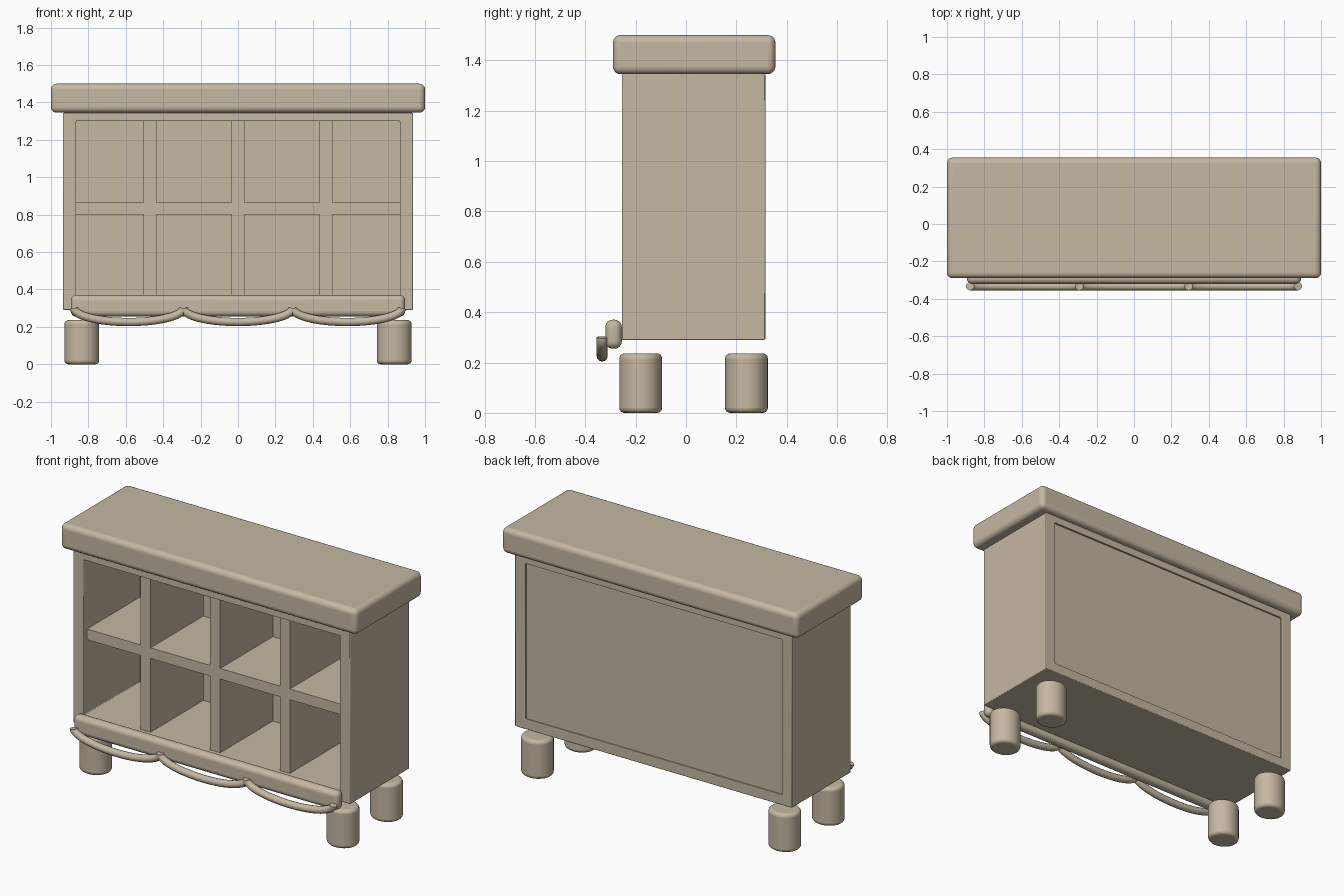
import bpy, bmesh, math

cube = bpy.data.objects.get("Cube")
if cube:
    bpy.data.objects.remove(cube)

# Single painted-wood colour
paint = bpy.data.materials.new("warm_beige")
colour = (0.56, 0.48, 0.365, 1)
paint.use_nodes = True
paint.diffuse_color = colour
paint.node_tree.nodes["Principled BSDF"].inputs["Base Color"].default_value = colour


def add_object(name, data):
    obj = bpy.data.objects.new(name, data)
    bpy.context.collection.objects.link(obj)
    data.materials.append(paint)
    return obj


def finish(name, bm, bevel=0.0, segments=1):
    """Turn a bmesh into an object with optional rounded edges."""
    bmesh.ops.recalc_face_normals(bm, faces=bm.faces)
    mesh = bpy.data.meshes.new(name)
    bm.to_mesh(mesh)
    bm.free()
    obj = add_object(name, mesh)
    if bevel:
        mod = obj.modifiers.new("rounded_edges", "BEVEL")
        mod.width = bevel
        mod.segments = segments
        mod.limit_method = "ANGLE"
        mod.angle_limit = math.radians(40)
        bpy.ops.object.select_all(action="DESELECT")
        obj.select_set(True)
        bpy.context.view_layer.objects.active = obj
        bpy.ops.object.shade_smooth_by_angle(angle=math.radians(35))
    return obj


def box(name, xs, ys, zs, bevel=0.0, segments=1):
    bm = bmesh.new()
    bmesh.ops.create_cube(bm, size=1)
    for v in bm.verts:
        v.co = [lo + (c + 0.5) * (hi - lo) for c, (lo, hi) in zip(v.co, (xs, ys, zs))]
    return finish(name, bm, bevel, segments)


# Key levels
FRONT, BACK = -0.255, 0.315
BOTTOM, FLOOR, CEILING, TOP = 0.29, 0.35, 1.30, 1.345
OUTER, INNER = 0.935, 0.865

# Rounded slab top
box("top_slab", (-1, 1), (-0.29, 0.355), (TOP, 1.5), 0.03, 5)

# Carcass: a rectangular tube open to the front and back
bm = bmesh.new()
rings = []
for y in (FRONT, BACK):
    for x, low, high in ((OUTER, BOTTOM, TOP), (INNER, FLOOR, CEILING)):
        corners = ((-x, low), (x, low), (x, high), (-x, high))
        rings.append([bm.verts.new((cx, y, cz)) for cx, cz in corners])
front_out, front_in, back_out, back_in = rings
for a, b in ((front_out, front_in), (back_out, back_in),
             (front_out, back_out), (front_in, back_in)):
    for i in range(4):
        j = (i + 1) % 4
        bm.faces.new((a[i], a[j], b[j], b[i]))
finish("carcass", bm, 0.004, 2)

# Recessed back panel, dividers and shelf
box("back_panel", (-INNER, INNER), (0.288, 0.302), (FLOOR, CEILING))
inside = (FRONT + 0.035, 0.29)
for name, x in (("right", -0.47), ("middle", 0), ("left", 0.47)):
    box(name + "_divider", (x - 0.034, x + 0.034), inside, (FLOOR, CEILING))
box("shelf", (-INNER, INNER), inside, (0.80, 0.865))

# Rounded trim rail along the lower front
box("trim_rail", (-0.894, 0.894), (-0.32, FRONT), (0.255, 0.37), 0.029, 6)

# Three hanging swags, each a tube along half an ellipse
half = 0.2923
for name, side in (("right", -1), ("middle", 0), ("left", 1)):
    curve = bpy.data.curves.new(name + "_swag", "CURVE")
    curve.dimensions = "3D"
    curve.bevel_depth = 0.022
    curve.bevel_resolution = 4
    curve.use_fill_caps = True
    spline = curve.splines.new("POLY")
    steps = 32
    spline.points.add(steps)
    for i, p in enumerate(spline.points):
        t = math.pi * i / steps
        p.co = (2 * half * side - half * math.cos(t), -0.333,
                0.30 - 0.074 * math.sin(t), 1)
    spline.use_smooth = True
    add_object(name + "_swag", curve)

# Four short oval feet
for side, x in (("right", -0.835), ("left", 0.835)):
    for end, y in (("front", -0.18), ("back", 0.24)):
        bm = bmesh.new()
        bmesh.ops.create_cone(bm, cap_ends=True, segments=40,
                              radius1=1, radius2=1, depth=1)
        for v in bm.verts:
            v.co = (x + v.co.x * 0.093, y + v.co.y * 0.085, (v.co.z + 0.5) * 0.236)
        finish(f"{end}_{side}_foot", bm, 0.02, 4)
